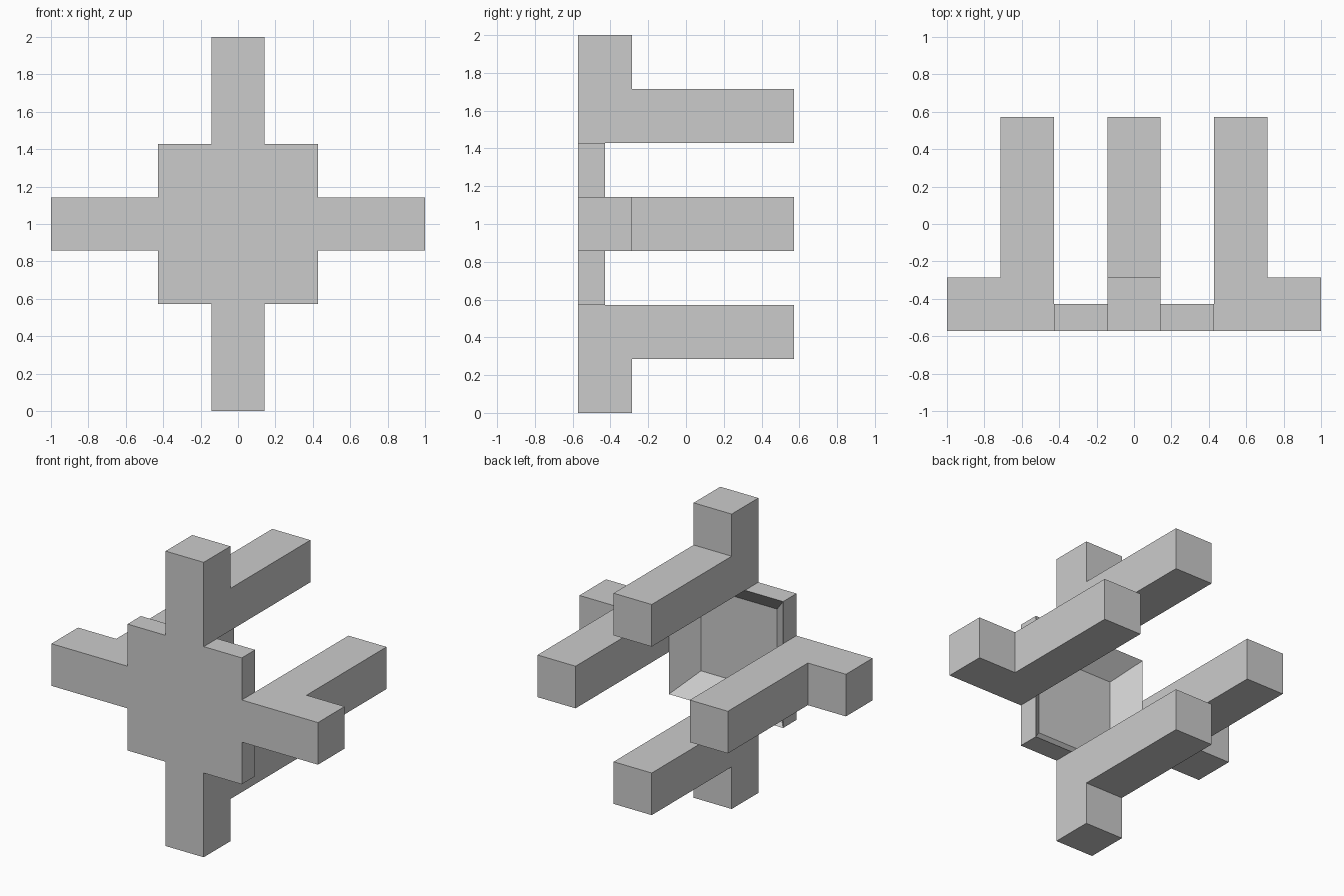
import bpy, bmesh
from math import pi
from mathutils import Matrix, Vector

if "Cube" in bpy.data.objects:
    bpy.data.objects.remove(bpy.data.objects["Cube"])

U = 1 / 7                      # grid module of the model
CENTRE = Vector((0, 0, 1))


def make_object(name, bm, turn=0):
    """Scale the module-sized mesh, turn it about the y axis and place it."""
    bm.transform(Matrix.Translation(CENTRE) @ Matrix.Rotation(turn, 4, 'Y') @ Matrix.Scale(U, 4))
    bmesh.ops.recalc_face_normals(bm, faces=bm.faces)
    mesh = bpy.data.meshes.new(name)
    bm.to_mesh(mesh)
    bm.free()
    obj = bpy.data.objects.new(name, mesh)
    bpy.context.collection.objects.link(obj)
    return obj


# Arms: L-shaped side profile (y, distance from centre), two modules wide
PROFILE = [(-4, 3), (4, 3), (4, 5), (-2, 5), (-2, 7), (-4, 7)]


def make_arm(name, turn):
    bm = bmesh.new()
    face = bm.faces.new([bm.verts.new((-1, y, z)) for y, z in PROFILE])
    ext = bmesh.ops.extrude_face_region(bm, geom=[face])
    verts = [g for g in ext['geom'] if isinstance(g, bmesh.types.BMVert)]
    bmesh.ops.translate(bm, verts=verts, vec=(2, 0, 0))
    make_object(name, bm, turn)


for i, side in enumerate(("top", "right", "bottom", "left")):
    make_arm(side + "_arm", i * pi / 2)

# Front plate: square slab whose back is hollowed out almost to the front skin
bm = bmesh.new()
bmesh.ops.create_cube(bm, size=1, matrix=Matrix.Translation((0, -3.5, 0)) @ Matrix.Diagonal((6, 1, 6, 1)))
back = max(bm.faces, key=lambda f: f.calc_center_median().y)
bmesh.ops.inset_region(bm, faces=[back], thickness=1, use_even_offset=True)
bmesh.ops.translate(bm, verts=back.verts, vec=(0, -0.98, 0))
make_object("front_plate", bm)
